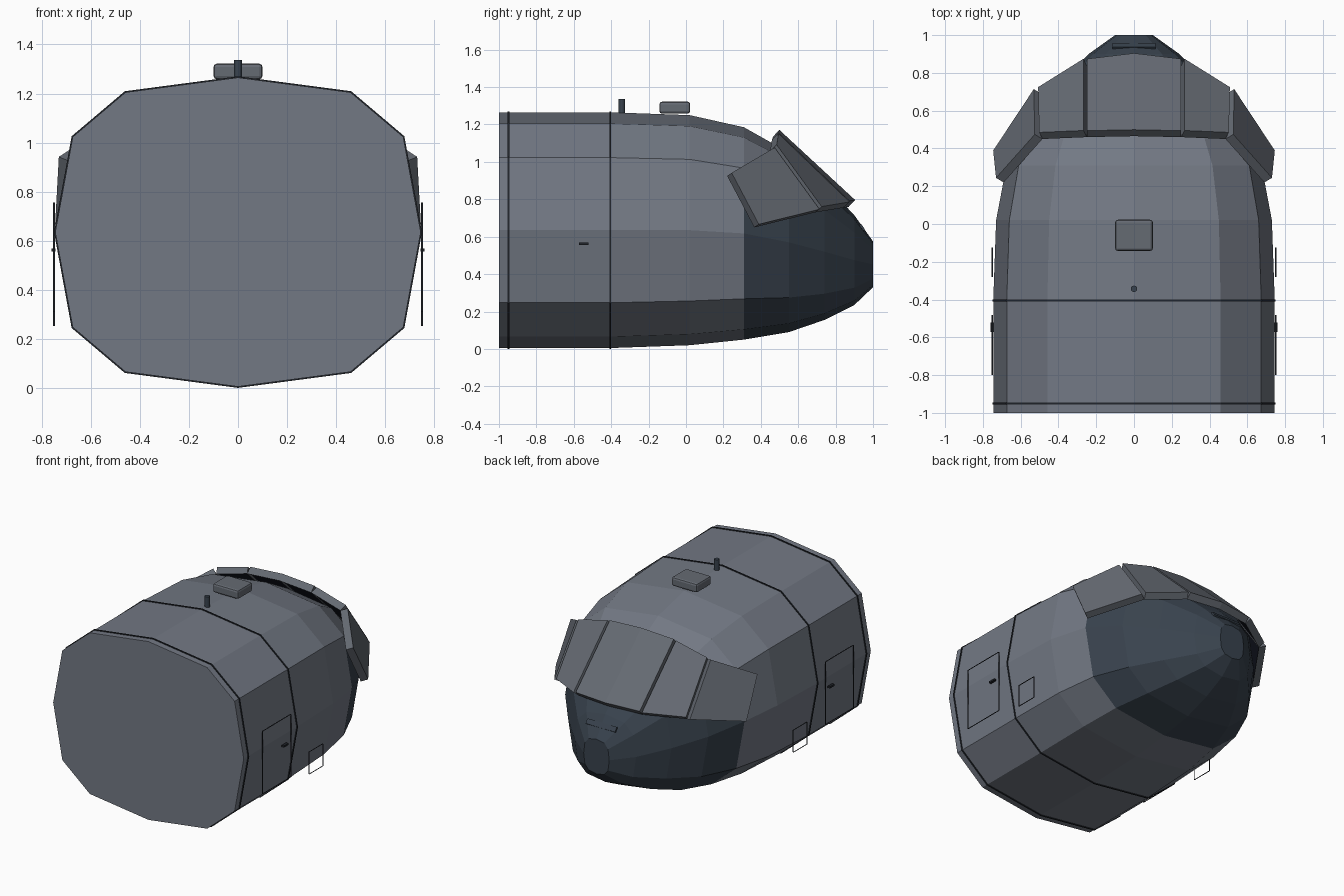
import bpy, bmesh, math
from mathutils import Vector

if "Cube" in bpy.data.objects:
    bpy.data.objects.remove(bpy.data.objects["Cube"])


def material(name, rgb):
    m = bpy.data.materials.new(name)
    m.diffuse_color = (*rgb, 1)
    m.use_nodes = True
    m.node_tree.nodes["Principled BSDF"].inputs["Base Color"].default_value = m.diffuse_color
    return m


BODY = material("body_grey", (0.17, 0.19, 0.23))
NOSE = material("nose_blue_grey", (0.04, 0.055, 0.075))
GLASS = material("dark_glass", (0.008, 0.01, 0.018))
FRAME = material("frame_grey", (0.13, 0.145, 0.17))
DARK = material("seam_dark", (0.015, 0.018, 0.024))


def finish(bm, name, *mats, mirror=False):
    bmesh.ops.recalc_face_normals(bm, faces=bm.faces)
    me = bpy.data.meshes.new(name)
    bm.to_mesh(me)
    bm.free()
    ob = bpy.data.objects.new(name, me)
    bpy.context.collection.objects.link(ob)
    for m in mats:
        me.materials.append(m)
    if mirror:
        mod = ob.modifiers.new("mirror", "MIRROR")
        mod.use_mirror_merge = False
    return ob


def section(bm, y, w, lo, hi):
    """Twelve-sided squarish oval at station y."""
    cz, h = (lo + hi) / 2, (hi - lo) / 2
    ring = []
    for i in range(12):
        a = math.radians(30 * i)
        s, c = round(math.sin(a), 6), round(math.cos(a), 6)
        ring.append(bm.verts.new((math.copysign(abs(s) ** 0.7, s) * w, y,
                                  cz + math.copysign(abs(c) ** 0.7, c) * h)))
    return ring


def loft(bm, stations):
    rings = [section(bm, *s) for s in stations]
    for k in range(len(rings) - 1):
        for i in range(12):
            j = (i + 1) % 12
            f = bm.faces.new((rings[k][i], rings[k][j], rings[k + 1][j], rings[k + 1][i]))
            roof = i in (0, 1, 10, 11)
            y = stations[k][0]
            f.material_index = int(y > 0.5 or (y > 0.3 and not roof))
    bm.faces.new(rings[0])
    bm.faces.new(rings[-1]).material_index = int(len(rings) > 2)


def box(name, centre, size, mat, bevel=0, mirror=False, tilt=0):
    bm = bmesh.new()
    bmesh.ops.create_cube(bm, size=1)
    for v in bm.verts:
        v.co = Vector((v.co.x * size[0], v.co.y * size[1], v.co.z * size[2]))
    if bevel:
        bmesh.ops.bevel(bm, geom=bm.edges[:], offset=bevel, segments=2,
                        profile=0.5, affect='EDGES')
    if tilt:
        c, s = math.cos(tilt), math.sin(tilt)
        for v in bm.verts:
            v.co = Vector((v.co.x, c * v.co.y - s * v.co.z, s * v.co.y + c * v.co.z))
    bmesh.ops.translate(bm, verts=bm.verts, vec=centre)
    return finish(bm, name, mat, mirror=mirror)


# Fuselage shell with blue-grey nose: y, half width, bottom, top
bm = bmesh.new()
loft(bm, [(-1, .745, .005, 1.265), (-.4, .745, .005, 1.265), (.02, .73, .02, 1.25),
          (.31, .675, .05, 1.185), (.55, .56, .09, 1.05), (.74, .405, .155, .885),
          (.9, .24, .235, .715), (1, .1, .33, .575)])
finish(bm, "fuselage", BODY, NOSE)

# Panel seams around the body
for n, y in enumerate((-.95, -.405)):
    bm = bmesh.new()
    loft(bm, [(y - .005, .75, 0, 1.27), (y + .005, .75, 0, 1.27)])
    finish(bm, f"body_seam_{n + 1}", DARK)

# Cockpit windows: a bent strip of framed panes, mirrored
sill = [(0, .87, .76), (.25, .84, .755), (.49, .69, .73), (.705, .365, .65)]
head = [(0, .465, 1.135), (.25, .46, 1.12), (.485, .45, 1.06), (.69, .22, .925)]
for n, part in enumerate(("centre_window", "quarter_window", "side_window")):
    pts = [Vector(p) for p in (sill[n], sill[n + 1], head[n + 1], head[n])]
    normal = (pts[2] - pts[0]).cross(pts[3] - pts[1]).normalized()
    inward = -0.05 * normal
    if n == 0:
        inward.x = 0
    bm = bmesh.new()
    outer = [bm.verts.new(p) for p in pts]
    inner = [bm.verts.new(p + inward) for p in pts]
    pane = bm.faces.new(outer)
    bm.faces.new(inner[::-1])
    for i in range(4):
        j = (i + 1) % 4
        bm.faces.new((outer[j], outer[i], inner[i], inner[j]))
    bmesh.ops.recalc_face_normals(bm, faces=bm.faces)
    bmesh.ops.inset_individual(bm, faces=[pane], thickness=.017, depth=-.008)
    pane.material_index = 1
    finish(bm, part, FRAME, GLASS, mirror=True)


# Thin rectangular outlines of the side doors and hatches
def outline(name, y0, y1, z0, z1, t=.009):
    bm = bmesh.new()
    f = bm.faces.new([bm.verts.new((.747, y, z)) for y, z in
                      ((y0, z0), (y1, z0), (y1, z1), (y0, z1))])
    bmesh.ops.inset_individual(bm, faces=[f], thickness=t)
    bm.faces.remove(f)
    ext = bmesh.ops.extrude_face_region(bm, geom=bm.faces[:])
    bmesh.ops.translate(bm, vec=(.008, 0, 0),
                        verts=[v for v in ext["geom"] if isinstance(v, bmesh.types.BMVert)])
    finish(bm, name, DARK, mirror=True)


outline("door_outline", -.80, -.483, .312, .755)
outline("hatch_outline", -.28, -.125, .253, .41)
box("door_handle", (.752, -.547, .562), (.018, .052, .013), DARK, mirror=True)

# Roof fairing, antenna and nose slot
box("roof_fairing", (0, -.06, 1.29), (.2, .165, .064), FRAME, bevel=.014)
bm = bmesh.new()
bmesh.ops.create_cone(bm, cap_ends=True, segments=12, radius1=.017, radius2=.017, depth=.085)
bmesh.ops.translate(bm, verts=bm.verts, vec=(0, -.343, 1.2945))
finish(bm, "roof_antenna", NOSE)
box("nose_slot", (0, .942, .65), (.23, .035, .012), NOSE, tilt=-math.atan2(.14, .1))
